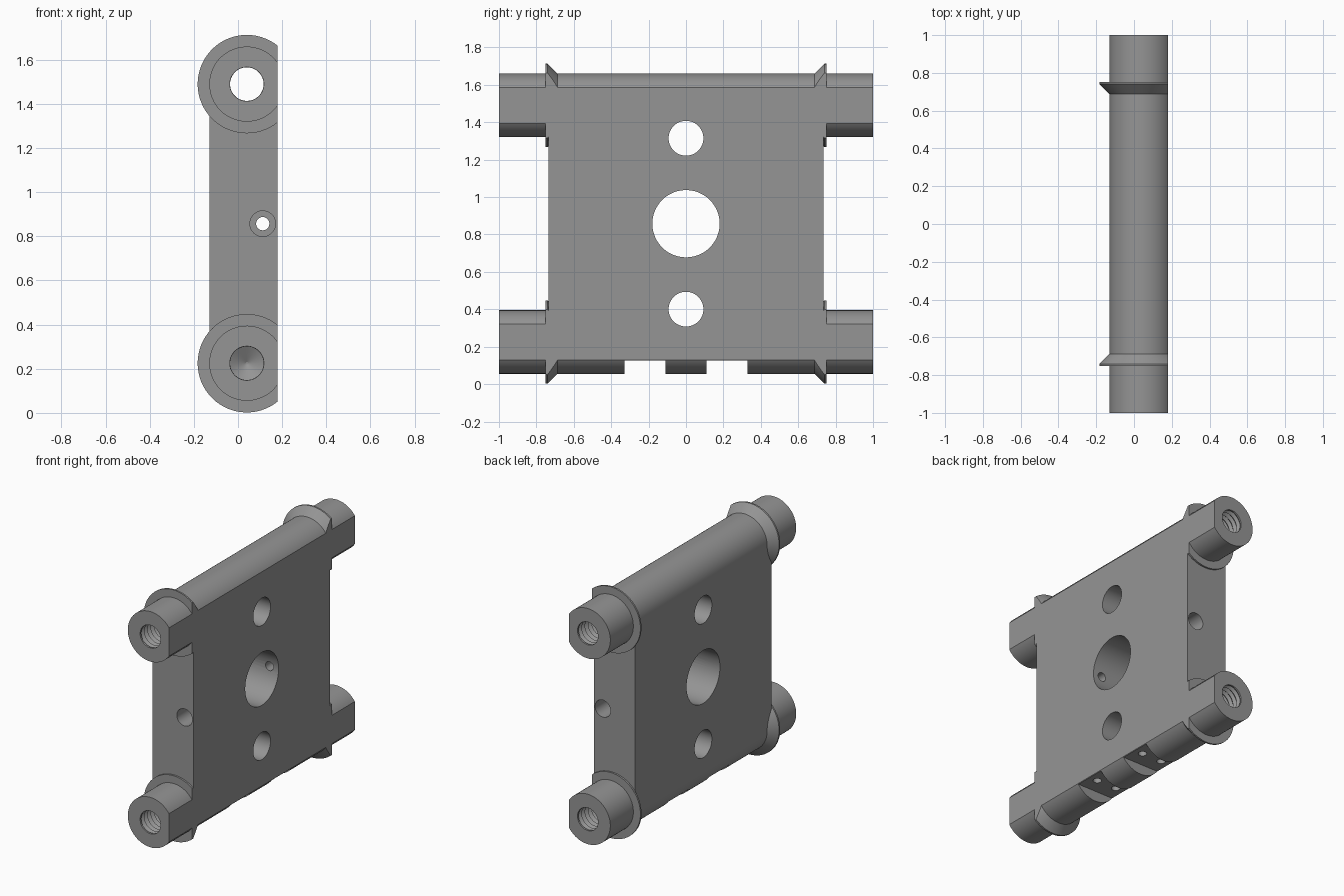
import bpy, bmesh
from math import sin, cos, pi, acos
from mathutils import Matrix, Vector

cube = bpy.data.objects.get("Cube")
if cube:
    bpy.data.objects.remove(cube, do_unlink=True)

CX, ROD_R, FLANGE_R = 0.04, 0.17, 0.223   # rod axis x, rod and flange radii
FLAT = 0.18                               # x of the flat face
LOW, HIGH = 0.225, 1.49                   # rod axis heights
MID = (LOW + HIGH) / 2
EDGE = 0.735                              # half length of the plate
START = acos((FLAT - CX) / ROD_R)         # where the rod meets the flat face

steel = bpy.data.materials.new("grey_metal")
steel.use_nodes = True
COLOUR = (0.3, 0.3, 0.3, 1)
steel.diffuse_color = COLOUR
steel.node_tree.nodes["Principled BSDF"].inputs["Base Color"].default_value = COLOUR


def finish(name, bm):
    bmesh.ops.recalc_face_normals(bm, faces=bm.faces)
    mesh = bpy.data.meshes.new(name)
    bm.to_mesh(mesh)
    bm.free()
    mesh.materials.append(steel)
    obj = bpy.data.objects.new(name, mesh)
    bpy.context.collection.objects.link(obj)
    return obj


def arc(z, a, b, n=48):
    return [(CX + ROD_R * cos(a + (b - a) * i / n),
             z + ROD_R * sin(a + (b - a) * i / n)) for i in range(n + 1)]


def extrude(name, outline, y0, y1):
    bm = bmesh.new()
    face = bm.faces.new([bm.verts.new((x, y0, z)) for x, z in outline])
    geom = bmesh.ops.extrude_face_region(bm, geom=[face])["geom"]
    verts = [v for v in geom if isinstance(v, bmesh.types.BMVert)]
    bmesh.ops.translate(bm, verts=verts, vec=(0, y1 - y0, 0))
    return finish(name, bm)


def lathe(name, profile, z, ring=False, n=64):
    """Turn (radius, y) points about a rod axis; a ring is clipped at the flat face."""
    bm = bmesh.new()
    loops = [[bm.verts.new((CX + r * cos(2 * pi * i / n), y, z + r * sin(2 * pi * i / n)))
              for i in range(n)] for r, y in profile]
    pairs = list(zip(loops, loops[1:]))
    if ring:
        pairs.append((loops[-1], loops[0]))
    else:
        bm.faces.new(loops[0])
        bm.faces.new(loops[-1])
    for a, b in pairs:
        for i in range(n):
            j = (i + 1) % n
            bm.faces.new((a[i], a[j], b[j], b[i]))
    if ring:
        bmesh.ops.bisect_plane(bm, geom=bm.verts[:] + bm.edges[:] + bm.faces[:],
                               plane_co=(FLAT, 0, 0), plane_no=(1, 0, 0), clear_outer=True)
        bmesh.ops.holes_fill(bm, edges=[e for e in bm.edges if e.is_boundary], sides=0)
    return finish(name, bm)


def drill(centre, axis, radius, depth):
    bm = bmesh.new()
    turn = Vector(axis).to_track_quat("Z", "Y").to_matrix().to_4x4()
    bmesh.ops.create_cone(bm, cap_ends=True, segments=48, radius1=radius, radius2=radius,
                          depth=depth, matrix=Matrix.Translation(centre) @ turn)
    return finish("drill_cutter", bm)


def box(centre, size):
    bm = bmesh.new()
    bmesh.ops.create_cube(bm, size=1, matrix=Matrix.Translation(centre)
                          @ Matrix.Diagonal((*size, 1)))
    return finish("notch_cutter", bm)


def cut(obj, tools):
    for tool in tools:
        mod = obj.modifiers.new("cut", "BOOLEAN")
        mod.operation, mod.solver, mod.object = "DIFFERENCE", "EXACT", tool
    deps = bpy.context.evaluated_depsgraph_get()
    mesh = bpy.data.meshes.new_from_object(obj.evaluated_get(deps))
    obj.modifiers.clear()
    obj.data = mesh


def thread(side):
    """Grooved bore profile from the rod end inwards."""
    points = [(0.08, side * 1.02)]
    for i in range(14):
        y = 0.99 - 0.035 * i
        points += [(0.076, side * y), (0.092, side * (y - 0.0175))]
    return points + [(0.076, side * 0.49)]


# Plate with rounded top and bottom edges
plate = extrude("plate", arc(HIGH, START, pi) + arc(LOW, pi, 2 * pi - START), -EDGE, EDGE)

# Threaded bores: through at the top, blind at the bottom
top_bore = lathe("bore_cutter", thread(1) + thread(-1)[::-1], HIGH)
low_bores = {s: lathe("bore_cutter", thread(s) + [(0.005, s * 0.45)], LOW) for s in (1, -1)}
cutters = [top_bore, *low_bores.values()]

# Cross holes through the plate
for z, r in ((MID, 0.18), (MID + 0.457, 0.093), (MID - 0.457, 0.093)):
    cutters.append(drill((0, 0, z), (1, 0, 0), r, 1))

# Stepped hole along the plate, bottom notches and their small holes
cutters.append(drill((0.112, 0, MID), (0, 1, 0), 0.03, 2))
for s in (1, -1):
    cutters.append(drill((0.112, s * 0.65, MID), (0, 1, 0), 0.058, 0.4))
    cutters.append(box((0, s * 0.22, 0.025), (1, 0.22, 0.2)))
    for x in (-0.035, 0.115):
        cutters.append(drill((x, s * 0.22, 0.2), (0, 0, 1), 0.027, 0.4))
cut(plate, cutters)
parts = [plate]

# Rod ends and tapered flanges at the four corners
for level, z in (("upper", HIGH), ("lower", LOW)):
    for end, s in (("back", 1), ("front", -1)):
        rod = extrude(f"{level}_{end}_rod", arc(z, START, 2 * pi - START, 64), s * EDGE, s)
        cut(rod, [top_bore if z == HIGH else low_bores[s]])
        flange = lathe(f"{level}_{end}_flange",
                       [(0.16, s * 0.752), (FLANGE_R, s * 0.752), (FLANGE_R, s * 0.74),
                        (ROD_R, s * 0.687), (0.16, s * 0.687)], z, ring=True)
        parts += [rod, flange]

for tool in cutters:
    bpy.data.objects.remove(tool, do_unlink=True)

bpy.ops.object.select_all(action="DESELECT")
for part in parts:
    part.select_set(True)
bpy.context.view_layer.objects.active = plate
bpy.ops.object.shade_smooth_by_angle(angle=pi / 7)
